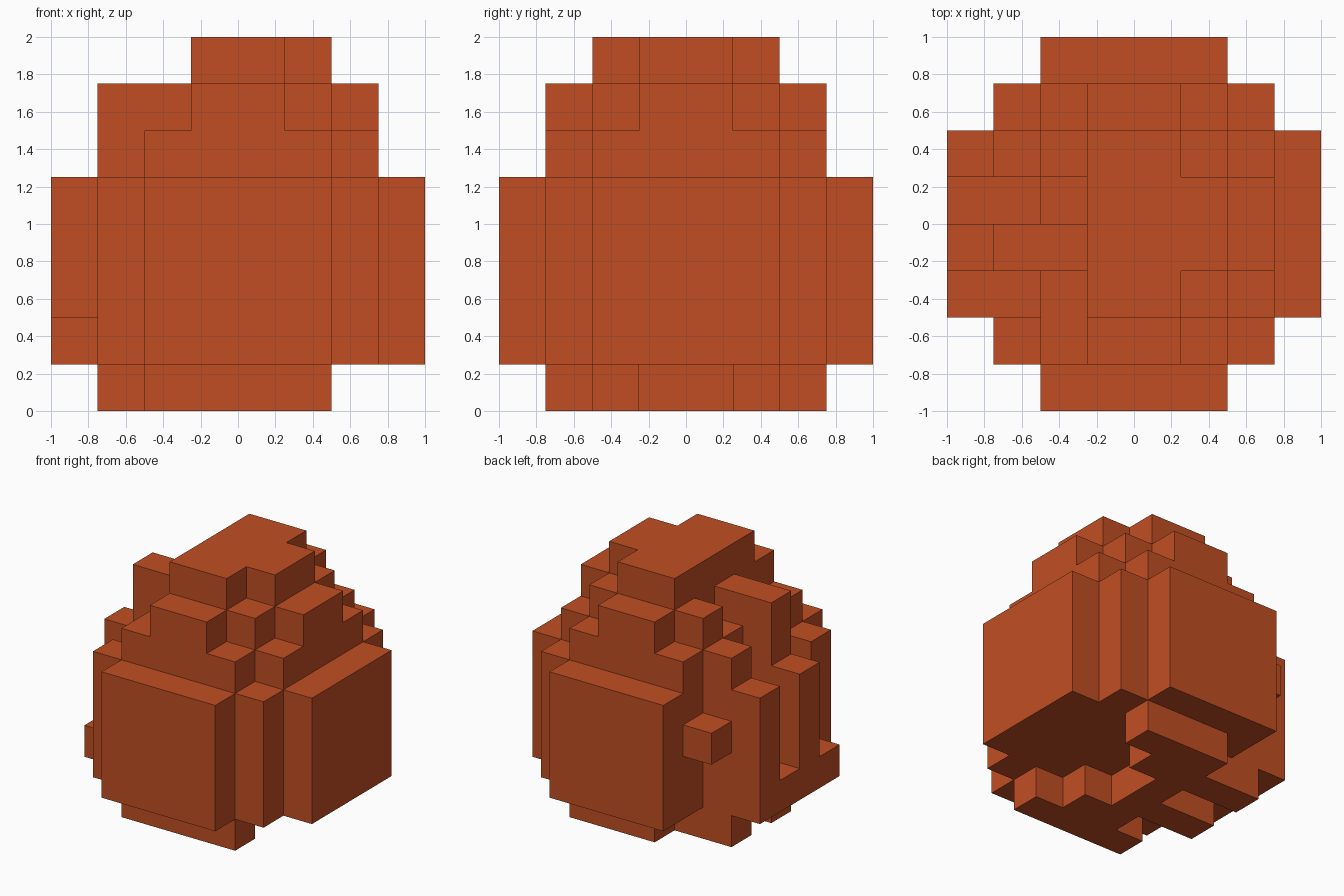
import bpy, bmesh, math
from mathutils import Vector

if "Cube" in bpy.data.objects:
    bpy.data.objects.remove(bpy.data.objects["Cube"], do_unlink=True)

S = 0.25  # size of one block
cells = set()


def box(i0, i1, j0, j1, k0, k1):
    """All block cells between the given grid lines."""
    return {(i, j, k) for i in range(i0, i1) for j in range(j0, j1) for k in range(k0, k1)}


# Body: square core with a slab on each of the four sides
cells |= box(-3, 3, -3, 3, 1, 5)
cells |= box(-4, 4, -2, 2, 1, 5) | box(-2, 2, -4, 4, 1, 5)

# Shoulder tier
cells |= box(-3, 3, -2, 2, 5, 6) | box(-2, 2, -3, 3, 5, 6)

# Upper tier with narrow arms and one fin on the right
cells |= box(-2, 2, -2, 2, 6, 7) | box(-1, 1, -3, 3, 6, 7)
cells |= box(2, 3, -1, 1, 6, 7) | box(-3, -2, -1, 0, 6, 7)

# Cap
cells |= box(-1, 1, -2, 2, 7, 8) | box(1, 2, -1, 1, 7, 8)

# Grooves on the right side, either side of the fin
for j in (-2, 0):
    cells -= box(-4, -2, j, j + 1, 2, 6)
    cells -= box(-2, -1, j, j + 1, 6, 7)

# Back right corner is cut away except for a single block
cells -= box(-3, -2, 2, 3, 1, 5)
cells |= box(-3, -2, 2, 3, 3, 4)

# Broken underside, one run of blocks per row
for j, i0, i1 in ((-3, -2, 2), (-2, -1, 1), (-1, -3, 0), (0, -1, 0), (1, -3, 1), (2, -1, 2)):
    cells |= box(i0, i1, j, j + 1, 0, 1)

# Skin the exposed sides of the blocks
bm = bmesh.new()
verts = {}


def vert(p):
    key = tuple(round(c) for c in p)
    if key not in verts:
        verts[key] = bm.verts.new(Vector(key) * S)
    return verts[key]


for c in sorted(cells):
    for axis in range(3):
        for side in (0, 1):
            n = list(c)
            n[axis] += 2 * side - 1
            if tuple(n) in cells:
                continue
            corners = []
            for a, b in ((0, 0), (1, 0), (1, 1), (0, 1)):
                p = list(c)
                p[axis] += side
                p[(axis + 1) % 3] += a
                p[(axis + 2) % 3] += b
                corners.append(vert(p))
            bm.faces.new(corners if side else corners[::-1])

# Merge flat areas into single faces
bmesh.ops.dissolve_limit(bm, angle_limit=math.radians(1), verts=bm.verts[:], edges=bm.edges[:])

mesh = bpy.data.meshes.new("block_body")
bm.to_mesh(mesh)
bm.free()
body = bpy.data.objects.new("block_body", mesh)
bpy.context.collection.objects.link(body)

# Burnt orange material
mat = bpy.data.materials.new("burnt_orange")
mat.use_nodes = True
colour = (0.533, 0.076, 0.017, 1.0)
mat.diffuse_color = colour
mat.node_tree.nodes["Principled BSDF"].inputs["Base Color"].default_value = colour
mesh.materials.append(mat)
